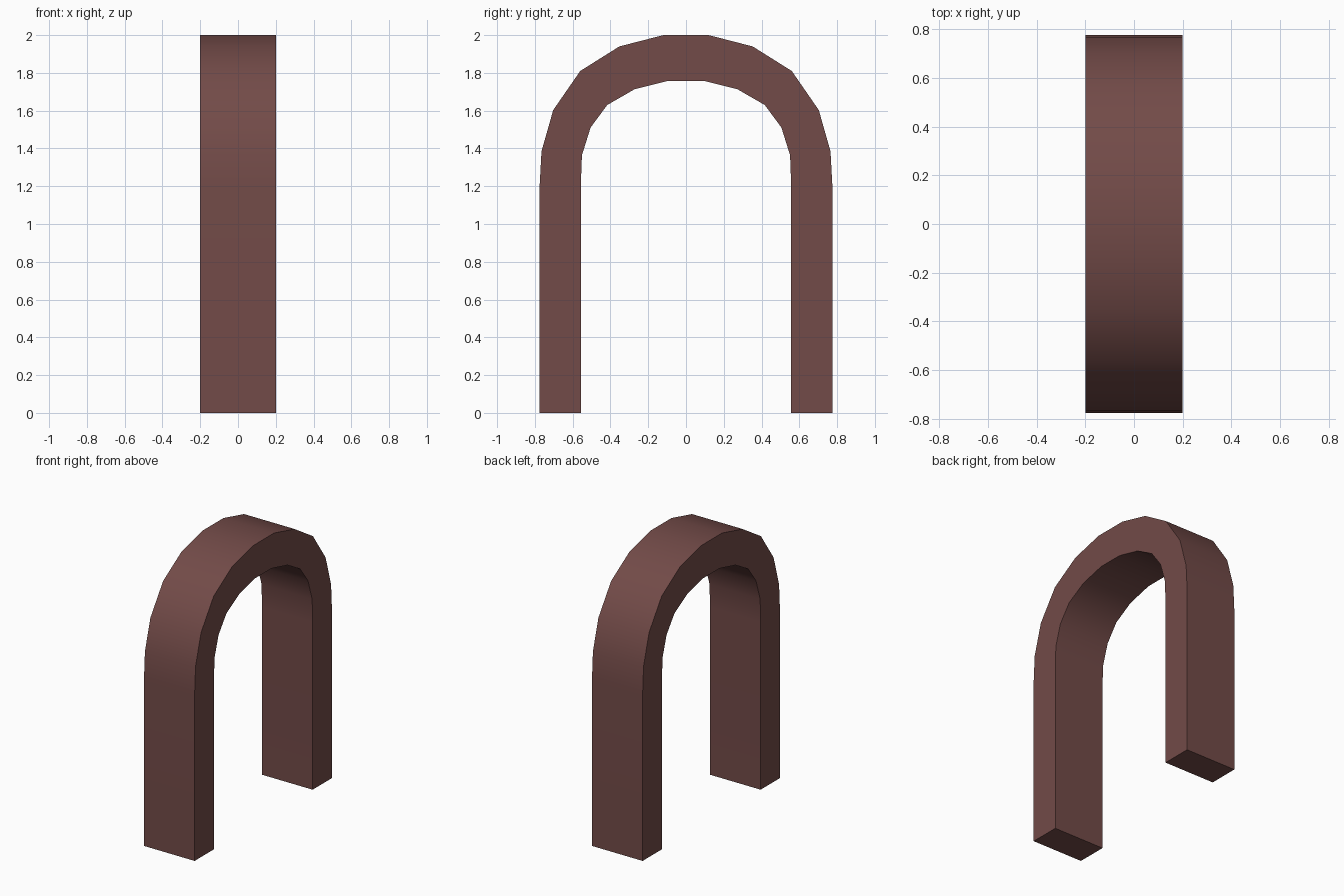
import bpy, bmesh, math

if "Cube" in bpy.data.objects:
    bpy.data.objects.remove(bpy.data.objects["Cube"])

HALF_DEPTH = 0.2
# Half profiles (y, z) from the foot up to the crown
outer = [(0.775, 0), (0.775, 1.2), (0.765, 1.385), (0.703, 1.603),
         (0.56, 1.81), (0.353, 1.94), (0.12, 2.0)]
inner = [(0.557, 0), (0.557, 1.2), (0.551, 1.364), (0.505, 1.511),
         (0.417, 1.63), (0.273, 1.713), (0.093, 1.758)]


def full(half):
    return half + [(-y, z) for y, z in reversed(half)]


# Arch: a rectangular section swept along both legs and the crown
bm = bmesh.new()
sections = []
for (yo, zo), (yi, zi) in zip(full(outer), full(inner)):
    sections.append([bm.verts.new(p) for p in (
        (-HALF_DEPTH, yo, zo), (HALF_DEPTH, yo, zo),
        (HALF_DEPTH, yi, zi), (-HALF_DEPTH, yi, zi))])
for a, b in zip(sections, sections[1:]):
    for i in range(4):
        j = (i + 1) % 4
        bm.faces.new((a[i], a[j], b[j], b[i]))

# Feet caps
bm.faces.new(sections[0])
bm.faces.new(sections[-1])
bmesh.ops.recalc_face_normals(bm, faces=bm.faces[:])

mesh = bpy.data.meshes.new("arch")
bm.to_mesh(mesh)
bm.free()
arch = bpy.data.objects.new("arch", mesh)
bpy.context.collection.objects.link(arch)

# Dull red-brown colour
mat = bpy.data.materials.new("red_brown")
mat.diffuse_color = (0.17, 0.07, 0.065, 1)
mat.use_nodes = True
mat.node_tree.nodes["Principled BSDF"].inputs["Base Color"].default_value = mat.diffuse_color
mesh.materials.append(mat)

# Smooth curve, sharp sides
bpy.context.view_layer.objects.active = arch
arch.select_set(True)
bpy.ops.object.shade_smooth_by_angle(angle=math.radians(40))
